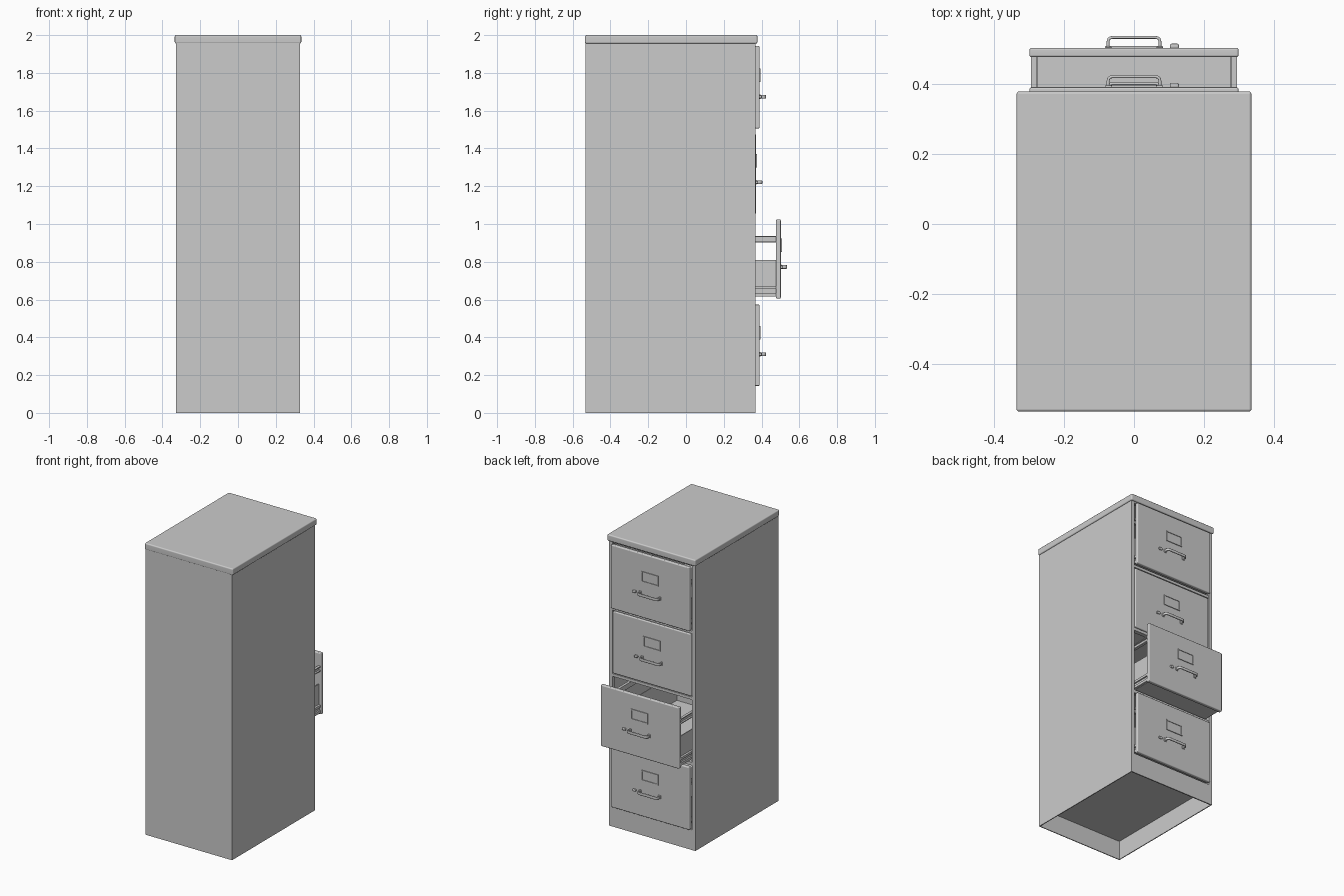
import bpy, bmesh
from mathutils import Matrix, Vector

if "Cube" in bpy.data.objects:
    bpy.data.objects.remove(bpy.data.objects["Cube"])


def boxes(name, specs, bevel=0.0, segments=2):
    """One object made of boxes, each given as (x0, x1, y0, y1, z0, z1)."""
    bm = bmesh.new()
    for x0, x1, y0, y1, z0, z1 in specs:
        size = Vector((x1 - x0, y1 - y0, z1 - z0))
        mid = Vector((x0 + x1, y0 + y1, z0 + z1)) / 2
        bmesh.ops.create_cube(bm, size=1, matrix=Matrix.Translation(mid) @ Matrix.Diagonal((*size, 1)))
    me = bpy.data.meshes.new(name)
    bm.to_mesh(me)
    bm.free()
    ob = bpy.data.objects.new(name, me)
    bpy.context.collection.objects.link(ob)
    if bevel:
        mod = ob.modifiers.new("rounded_edges", 'BEVEL')
        mod.width, mod.segments = bevel, segments
        for p in me.polygons:
            p.use_smooth = True
        ob.modifiers.new("shading", 'WEIGHTED_NORMAL')
    return ob


def both(x0, x1, *rest):
    """A box and its mirror image across x = 0."""
    return [(x0, x1, *rest), (-x1, -x0, *rest)]


W, BACK, FRONT = 0.328, -0.533, 0.367
# Drawers from bottom to top: bottom, top, front face position
DRAWERS = [(0.143, 0.573, 0.390), (0.605, 1.024, 0.502),
           (1.053, 1.478, 0.370), (1.506, 1.942, 0.390)]

# Sheet metal shell
boxes("cabinet_shell", both(W - 0.006, W, BACK, FRONT, 0, 1.96)
      + [(-W, W, BACK, BACK + 0.006, 0, 1.96)])
boxes("bottom_plate", [(-W + 0.006, W - 0.006, BACK + 0.006, FRONT - 0.01, 0.13, 0.138)])
boxes("plinth", [(-W + 0.006, W - 0.006, FRONT - 0.008, FRONT, 0, 0.138)])
boxes("top_cap", [(-0.335, 0.335, -0.535, 0.378, 1.955, 2.0)], 0.008, 3)

# Front frame: stiles and rails between the drawers
boxes("front_stiles", both(0.302, W - 0.003, FRONT - 0.03, FRONT, 0.13, 1.96))
rails = [(a[1] + 0.005, b[0] - 0.005) for a, b in zip(DRAWERS, DRAWERS[1:])] + [(1.946, 1.96)]
boxes("front_rails", [(-0.303, 0.303, FRONT - 0.03, FRONT - 0.002, a, b) for a, b in rails])


def pull_handle(name, y, z):
    """Flat strap bent into a U with rounded corners."""
    cu = bpy.data.curves.new(name, 'CURVE')
    cu.dimensions = '2D'
    cu.fill_mode = 'NONE'
    cu.extrude, cu.bevel_depth, cu.bevel_resolution = 0.006, 0.004, 2
    half = [(-0.074, -0.002), (-0.074, 0.018), (-0.072, 0.025), (-0.067, 0.029), (-0.060, 0.030)]
    pts = half + [(-x, d) for x, d in reversed(half)]
    sp = cu.splines.new('POLY')
    sp.points.add(len(pts) - 1)
    for p, (x, d) in zip(sp.points, pts):
        p.co = (x, d, 0, 1)
    sp.use_smooth = True
    ob = bpy.data.objects.new(name, cu)
    ob.location = (0, y, z)
    bpy.context.collection.objects.link(ob)


def drawer(i, z0, z1, y):
    n = f"drawer_{i}_"
    rear, inner = y - 0.8, y - 0.02
    # Front panel with softened edges
    boxes(n + "front", [(-0.298, 0.298, y - 0.026, y, z0, z1)], 0.006, 3)
    # Low tray: bottom, sides, back
    boxes(n + "tray", both(0.274, 0.28, rear, inner, z0 + 0.01, z0 + 0.205)
          + [(-0.276, 0.276, rear, inner, z0 + 0.01, z0 + 0.016),
             (-0.276, 0.276, rear, rear + 0.006, z0 + 0.01, z0 + 0.205)])
    # Side slides and the raised hanging rails
    boxes(n + "slides", both(0.279, 0.294, rear, inner, z0 + 0.012, z0 + 0.03)
          + both(0.279, 0.294, rear, inner, z0 + 0.05, z0 + 0.066)
          + both(0.279, 0.284, rear, inner, z0 + 0.03, z0 + 0.05))
    boxes(n + "hanging_rails", both(0.276, 0.282, rear, inner, z0 + 0.297, z0 + 0.332)
          + both(0.281, 0.294, rear, inner, z0 + 0.297, z0 + 0.303)
          + both(0.281, 0.294, rear, inner, z0 + 0.326, z0 + 0.332)
          + both(0.276, 0.282, rear, rear + 0.02, z0 + 0.2, z0 + 0.3))
    # Pull handle with mounting feet
    hz = z0 + 0.168
    pull_handle(n + "handle", y, hz)
    boxes(n + "handle_feet", both(0.063, 0.083, y - 0.002, y + 0.005, hz - 0.012, hz + 0.012), 0.003)
    # Thumb latch
    boxes(n + "latch", [(0.102, 0.128, y - 0.002, y + 0.012, hz - 0.009, hz + 0.007)], 0.005, 3)
    # Label holder: rim around a flat card
    lx, la, lb, r = 0.064, z0 + 0.246, z0 + 0.318, 0.007
    boxes(n + "label_frame", both(lx - r, lx, y - 0.002, y + 0.005, la, lb)
          + [(-lx + r, lx - r, y - 0.002, y + 0.005, la, la + r),
             (-lx + r, lx - r, y - 0.002, y + 0.005, lb - r, lb)])
    boxes(n + "label_card", [(-lx + r, lx - r, y - 0.002, y + 0.001, la + r, lb - r)])


for i, spec in enumerate(DRAWERS, 1):
    drawer(i, *spec)
